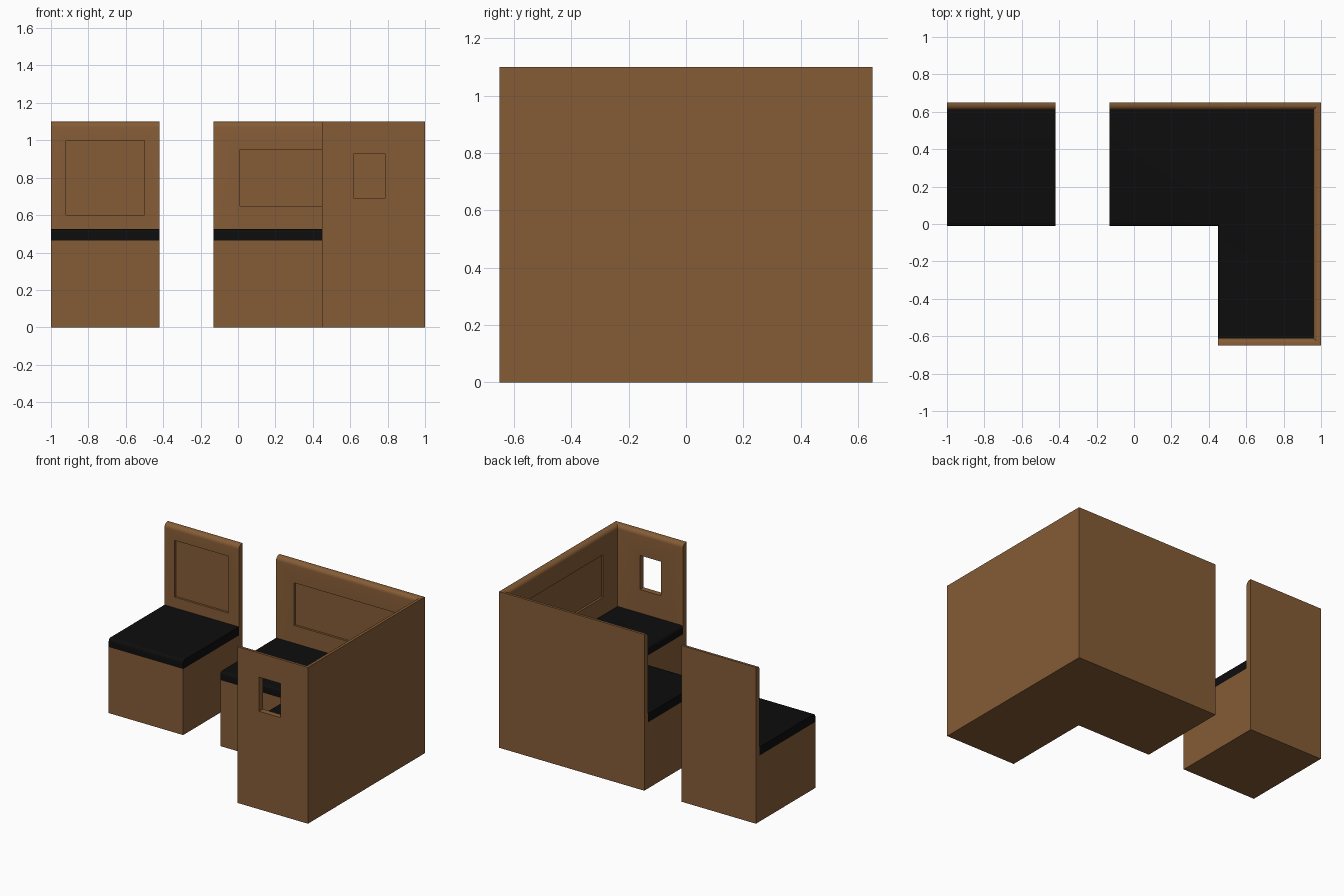
import bpy, bmesh, math

if "Cube" in bpy.data.objects:
    bpy.data.objects.remove(bpy.data.objects["Cube"])

T = 0.04      # wall thickness
H = 1.1       # wall height
R = 0.03      # rounding of the inner top edge
Y0 = -0.01    # front line of the seats


def material(name, rgb):
    m = bpy.data.materials.new(name)
    m.diffuse_color = (*rgb, 1)
    m.use_nodes = True
    m.node_tree.nodes["Principled BSDF"].inputs["Base Color"].default_value = m.diffuse_color
    return m


WOOD = material("brown wood", (0.235, 0.107, 0.037))
BLACK = material("black padding", (0.004, 0.004, 0.004))


def finish(name, bm, mat):
    bmesh.ops.recalc_face_normals(bm, faces=bm.faces[:])
    me = bpy.data.meshes.new(name)
    bm.to_mesh(me)
    bm.free()
    me.materials.append(mat)
    ob = bpy.data.objects.new(name, me)
    bpy.context.collection.objects.link(ob)
    return ob


def prism(name, outline, z0, z1, mat, round_edges=(), r=0.02):
    """Extrude an outline upward; round the top of the listed outline sides."""
    bm = bmesh.new()
    n = len(outline)
    lo = [bm.verts.new((x, y, z0)) for x, y in outline]
    hi = [bm.verts.new((x, y, z1)) for x, y in outline]
    bm.faces.new(lo)
    bm.faces.new(hi)
    for i in range(n):
        j = (i + 1) % n
        bm.faces.new((lo[i], lo[j], hi[j], hi[i]))
    bmesh.ops.recalc_face_normals(bm, faces=bm.faces[:])
    edges = [bm.edges.get((hi[i], hi[(i + 1) % n])) for i in round_edges]
    if edges:
        bmesh.ops.bevel(bm, geom=edges, offset=r, segments=4, profile=0.5,
                        affect='EDGES')
    return finish(name, bm, mat)


def wall(name, path):
    """Sweep the wall profile; path(d) gives the run at depth d inward."""
    prof = [(0, 0), (0, H)]
    for k in range(7):
        a = math.pi / 2 * (1 - k / 6)
        prof.append((T - R + R * math.cos(a), H - R + R * math.sin(a)))
    prof.append((T, 0))
    bm = bmesh.new()
    rows = [[bm.verts.new((x, y, z)) for x, y in path(d)] for d, z in prof]
    n = len(rows)
    for i in range(n):
        a, b = rows[i], rows[(i + 1) % n]
        for k in range(len(a) - 1):
            bm.faces.new((a[k], a[k + 1], b[k + 1], b[k]))
    bm.faces.new([r[0] for r in rows])
    bm.faces.new([r[-1] for r in rows])
    return finish(name, bm, WOOD)


def cut(ob, x0, x1, y0, y1, z0, z1):
    """Subtract a box from the object."""
    c = prism("cutter", [(x0, y0), (x1, y0), (x1, y1), (x0, y1)], z0, z1, WOOD)
    c.hide_render = True
    m = ob.modifiers.new("cut", 'BOOLEAN')
    m.operation, m.solver, m.object = 'DIFFERENCE', 'EXACT', c
    bpy.context.view_layer.update()
    dg = bpy.context.evaluated_depsgraph_get()
    me = bpy.data.meshes.new_from_object(ob.evaluated_get(dg))
    ob.modifiers.clear()
    ob.data = me
    bpy.data.objects.remove(c)


def smooth(ob):
    bpy.ops.object.select_all(action='DESELECT')
    bpy.context.view_layer.objects.active = ob
    ob.select_set(True)
    bpy.ops.object.shade_smooth_by_angle(angle=math.radians(30))


# Single seat
xa, xb = -1.0, -0.42
yi = 0.65 - T
single_back = wall("single_seat_back", lambda d: [(xa, 0.65 - d), (xb, 0.65 - d)])
cut(single_back, -0.92, -0.5, yi - 0.1, yi + 0.015, 0.6, 1.0)
square = [(xa, Y0), (xb, Y0), (xb, yi), (xa, yi)]
prism("single_seat_base", square, 0, 0.465, WOOD)
single_cushion = prism("single_seat_cushion", square, 0.465, 0.525, BLACK, (0,))

# Corner bench walls: back, right side and front in one mitred run
xl, xc, xr = -0.13, 0.45, 1 - T
corner_walls = wall("corner_bench_walls", lambda d: [
    (xl, 0.65 - d), (1 - d, 0.65 - d), (1 - d, -0.65 + d), (xc, -0.65 + d)])
cut(corner_walls, 0.01, 0.86, yi - 0.1, yi + 0.015, 0.65, 0.95)     # back panel
cut(corner_walls, xr - 0.1, xr + 0.015, -0.45, 0.45, 0.65, 0.95)    # side panel
cut(corner_walls, 0.62, 0.785, -0.75, -0.5, 0.69, 0.93)             # window

# Corner bench base and cushion
ell = [(xl, Y0), (xc, Y0), (xc, -yi), (xr, -yi), (xr, yi), (xl, yi)]
prism("corner_bench_base", ell, 0, 0.465, WOOD)
corner_cushion = prism("corner_bench_cushion", ell, 0.465, 0.525, BLACK, (0, 1))

for ob in (single_back, corner_walls, single_cushion, corner_cushion):
    smooth(ob)
